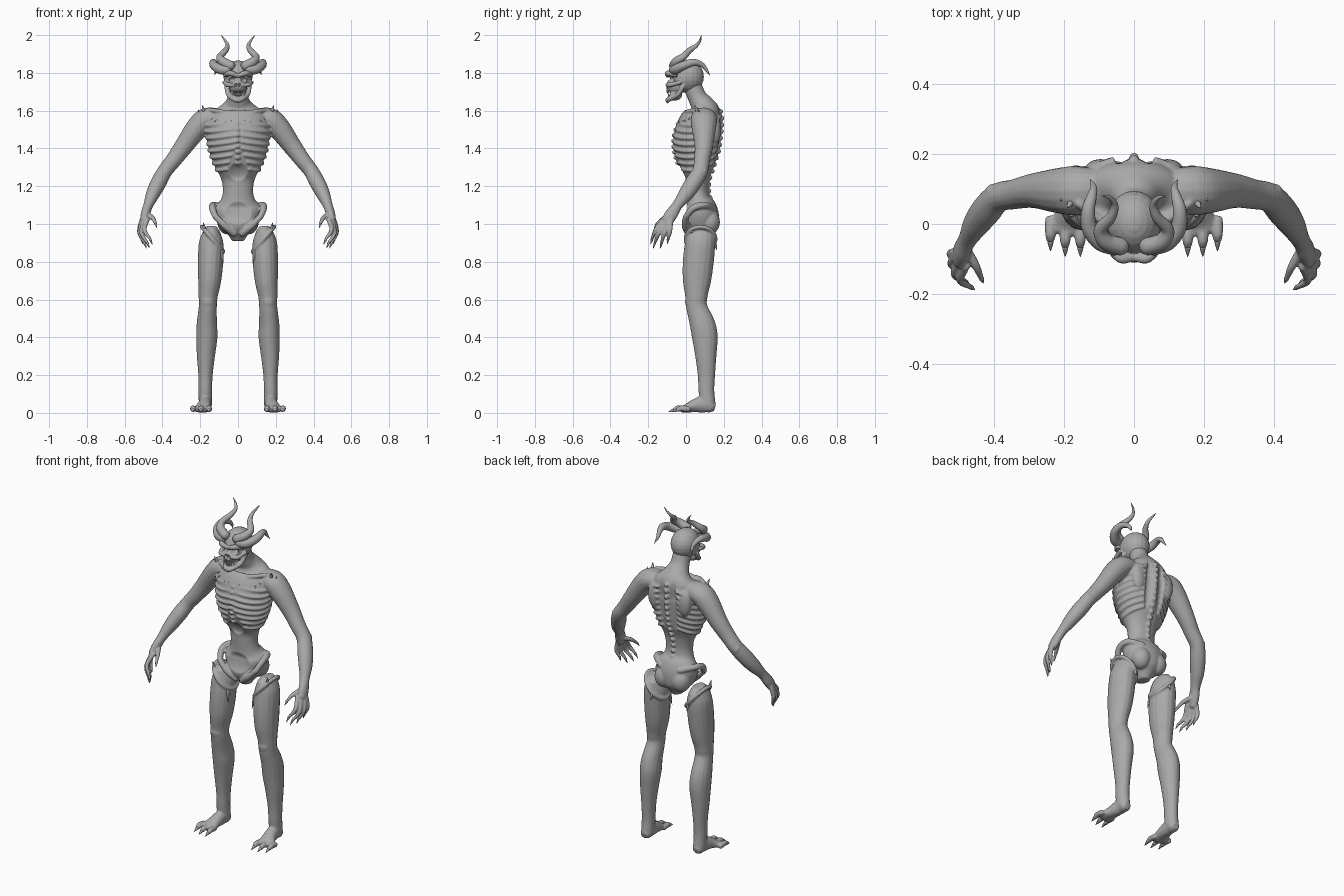
import bpy
import bmesh
import math
from mathutils import Vector, Matrix

CM = 0.01  # every measurement below is in hundredths of a unit
X, Y, Z = Vector((1, 0, 0)), Vector((0, 1, 0)), Vector((0, 0, 1))

default_cube = bpy.data.objects.get("Cube")
if default_cube:
    bpy.data.objects.remove(default_cube, do_unlink=True)

grey = bpy.data.materials.new("clay grey")
grey.use_nodes = True
colour = (0.4, 0.4, 0.4, 1)
grey.diffuse_color = colour
grey.node_tree.nodes["Principled BSDF"].inputs["Base Color"].default_value = colour


def spline(points, steps=5):
    """Smooth curve through points of (x, y, z, radius, other radius)."""
    knots = [Vector(tuple(p) + (p[-1],) * (5 - len(p))) for p in points]
    knots = [knots[0] * 2 - knots[1]] + knots + [knots[-1] * 2 - knots[-2]]
    curve = []
    for a, b, c, d in zip(knots, knots[1:], knots[2:], knots[3:]):
        for k in range(steps):
            t = k / steps
            curve.append((b * 2 + (c - a) * t + (a * 2 - b * 5 + c * 4 - d) * t ** 2
                          + (b * 3 - a - c * 3 + d) * t ** 3) * 0.5)
    return curve + [knots[-2]]


def tube(bm, points, ref=Y, mirror=True, sides=16):
    """Round-ended tube of varying elliptical section, optionally on both sides."""
    for side in ((1, -1) if mirror else (1,)):
        curve = spline(points)
        centres = [Vector((side * q[0], q[1], q[2])) for q in curve]
        last = len(curve) - 1
        sections = []
        for i, q in enumerate(curve):
            t = (centres[min(i + 1, last)] - centres[max(i - 1, 0)]).normalized()
            u = ref.cross(t).normalized()
            v = t.cross(u)
            ra, rb = max(q[3], 0.05), max(q[4], 0.05)
            dome = min(ra, rb) * 0.6
            if i == 0:
                sections.append((centres[i] - t * dome, u, v, ra * 0.6, rb * 0.6))
            sections.append((centres[i], u, v, ra, rb))
            if i == last:
                sections.append((centres[i] + t * dome, u, v, ra * 0.6, rb * 0.6))
        rings = []
        for c, u, v, ra, rb in sections:
            angles = [math.tau * k / sides for k in range(sides)]
            rings.append([bm.verts.new((c + u * ra * math.cos(a) + v * rb * math.sin(a)) * CM)
                          for a in angles])
        for lower, upper in zip(rings, rings[1:]):
            for k in range(sides):
                n = (k + 1) % sides
                bm.faces.new((lower[k], lower[n], upper[n], upper[k]))
        bm.faces.new(rings[0])
        bm.faces.new(rings[-1])


def ball(bm, centre, radii, mirror=True):
    for side in ((1, -1) if mirror else (1,)):
        place = Matrix.Translation(Vector((side * centre[0], centre[1], centre[2])) * CM)
        bmesh.ops.create_uvsphere(bm, u_segments=20, v_segments=12, radius=CM,
                                  matrix=place @ Matrix.Diagonal((*radii, 1)))


def spike(bm, base, tip, radius, mirror=True):
    base, tip = Vector(base), Vector(tip)
    ref = X if abs((tip - base).normalized().x) < 0.8 else Z
    middle = base.lerp(tip, 0.5)
    tube(bm, [(*base, radius), (*middle, radius * 0.6), (*tip, 0.05)], ref, mirror, 8)


def finish(name, bm, voxel=None, dents=()):
    """Make the object; fuse its parts into one skin and press hollows into it."""
    bmesh.ops.recalc_face_normals(bm, faces=bm.faces)
    mesh = bpy.data.meshes.new(name)
    bm.to_mesh(mesh)
    bm.free()
    ob = bpy.data.objects.new(name, mesh)
    bpy.context.collection.objects.link(ob)
    if voxel:
        remesh = ob.modifiers.new("fuse", 'REMESH')
        remesh.mode = 'VOXEL'
        remesh.voxel_size = voxel * CM
        smooth = ob.modifiers.new("soften", 'SMOOTH')
        smooth.factor, smooth.iterations = 0.5, 3
        graph = bpy.context.evaluated_depsgraph_get()
        ob.data = bpy.data.meshes.new_from_object(ob.evaluated_get(graph))
        ob.modifiers.clear()
    for vert in ob.data.vertices:
        for centre, radii, depth in dents:
            p = Vector((abs(vert.co.x), vert.co.y, vert.co.z)) / CM - Vector(centre)
            d = sum((a / r) ** 2 for a, r in zip(p, radii))
            if d < 1:
                vert.co.y += depth * CM * (1 - d)
    ob.data.materials.clear()
    ob.data.materials.append(grey)
    ob.data.shade_smooth()
    return ob


# Torso: pelvis, waist, ribcage and neck
TORSO = [(0, 8, 94, 5, 6), (0, 8, 98, 9.5, 9), (0, 8, 104, 12, 9.5), (0, 7.5, 109, 12, 8.5),
         (0, 6.5, 113, 9, 6.5), (0, 6, 118, 8, 6), (0, 6, 124, 9, 6.5), (0, 5.5, 130, 12, 9),
         (0, 5.5, 138, 15, 11.5), (0, 6, 146, 16.5, 12.3), (0, 7.5, 153, 17, 11.5),
         (0, 9.5, 159, 14, 9), (0, 8.5, 163, 8, 6.5), (0, 6, 167, 5.5, 5), (0, 3, 174, 5, 5)]
SKIN = spline(TORSO, 10)


def on_torso(angle, z, lift=0.0):
    """Point on the torso; angle 0 is the front, pi is the back."""
    q = min(SKIN, key=lambda s: abs(s[2] - z))
    return ((q[3] + lift) * math.sin(angle), q[1] - (q[4] + lift) * math.cos(angle), z)


body = bmesh.new()
tube(body, TORSO, mirror=False, sides=32)
ball(body, (5.5, 12.5, 101), (5.5, 5.5, 6.5))
tube(body, [(12, 0, 104, 1.6), (13.6, 4, 108.5, 1.8), (12.5, 10, 110, 1.8), (6, 15, 108, 1.6)], Z)
tube(body, [(12, 0, 104, 1.6), (7, -0.5, 99, 1.8), (2, 1.5, 95, 2)])
# Ribs, breastbone, backbone, shoulder blades and collarbones
for i in range(8):
    start = 0.12 + 0.13 * max(0, i - 4)
    rib = []
    for k in range(9):
        a = start + (2.75 - start) * k / 8
        rib.append((*on_torso(a, 154 - 3.4 * i + 5 * a / math.pi - 4 * math.sin(a), 0.1), 0.9))
    tube(body, rib, Z, sides=10)
for k in range(9):
    ball(body, on_torso(0, 132 + 3 * k, 0.2), (1.3, 1.3, 1.1), False)
for k in range(14):
    ball(body, on_torso(math.pi, 114 + 3.5 * k, 0.2), (1.3, 1.2, 1.3), False)
ball(body, (9.5, 15.5, 150), (4.5, 3, 8))
tube(body, [(2, -0.3, 158, 1.2), (9, 1, 159.5, 1.2), (16, 6, 160.5, 1.2)])
# Arms and palms
tube(body, [(9, 9.5, 156, 5, 6), (16.5, 9.5, 155.5, 6, 7), (21.5, 9.5, 151, 6, 6.5),
            (28.5, 9.5, 141.5, 5, 5), (34, 8.5, 134, 4.3, 4.3), (38.7, 7.5, 128, 4, 4.2),
            (42, 4, 122, 4.2, 4.5), (45, 0, 116, 3.7, 4), (47.5, -4.5, 110, 2.6, 2.8),
            (49, -7.5, 105.5, 2.4, 3.4), (50, -10, 101.5, 2, 3.2)])
ball(body, (40, 9, 128), (2.5, 2.5, 3))
# Fingers and thumb, each ending in a claw
claws = bmesh.new()
FINGERS = [((48, -12, 102.5), (49.5, -16, 97), (46.5, -18, 92)),
           ((50, -11.5, 101), (51, -14.5, 95), (48, -16.5, 90)),
           ((51, -9.5, 101), (52, -11.5, 95), (49.5, -13, 90)),
           ((51, -8, 102), (52.3, -8.5, 96), (51, -9.5, 92)),
           ((47.5, -7.5, 105), (45, -12, 103), (43.5, -15.5, 100))]
for base, knuckle, tip in FINGERS:
    tube(body, [(*base, 1.3), (*knuckle, 1.2), (*tip, 0.8)], sides=10)
    spike(claws, tip, Vector(tip) + (Vector(tip) - Vector(knuckle)) * 0.4 - Z, 0.75)
finish("torso_and_arms", body, 0.5,
       [((0, -3, 127.5), (5, 7, 5), 2), ((0, -2, 106), (8, 6, 6), 2),
        ((4, 17, 146), (2.8, 6, 16), -1.5)])

# Legs with torn upper rims, kneecaps, feet and toes
legs = bmesh.new()
tube(legs, [(14, 8, 96, 4.5, 7), (14.2, 7.5, 90, 6.5, 8), (14.5, 6.5, 80, 6.7, 8.2),
            (15, 5.8, 70, 6.1, 7.5), (15.8, 5.5, 62, 5.1, 6), (16, 5.7, 56, 4.8, 5.6),
            (16.5, 8.7, 47, 5.4, 6.7), (16.5, 10, 40, 5.6, 6.8), (17, 10.5, 30, 4.8, 5.6),
            (17.2, 10.8, 20, 3.8, 4.6), (17.3, 10.8, 12, 3.6, 4.2), (17.3, 11.5, 4, 3.5, 4.2)])
ball(legs, (16, 1.8, 59), (3.2, 2.3, 4))
rim = []
for k in range(17):
    a = math.tau * k / 16
    rim.append((13.5 + 5.6 * math.cos(a), 7.7 + 7.8 * math.sin(a), 92 + 6.5 * math.cos(a), 1.2))
tube(legs, rim, Z, sides=10)
tube(legs, [(17.3, 13.5, 3.3, 3.2, 3.2), (17.4, 9, 4.5, 3.3, 4.4), (18, 4, 3.6, 3.8, 3.4),
            (19, 0, 2.3, 4.7, 2.2), (19.4, -2, 1.9, 4.5, 1.8)], Z)
for x, y in ((15.3, -6.2), (19.6, -6.2), (23.8, -4.6)):
    tube(legs, [(x, y + 6, 2, 1.6), (x, y + 2, 2.4, 1.6), (x, y, 1.5, 1.2)], Z, sides=10)
    spike(claws, (x, y - 0.5, 1.5), (x, y - 3.2, 0.4), 0.9)
finish("legs_and_feet", legs, 0.5)
finish("claws", claws)

# Torn skin points round the collar and on the thigh rims
torn = bmesh.new()
for k in range(8):
    a = 0.12 + 0.19 * k
    z = 156 + 2.2 * (k / 7) ** 2
    spike(torn, on_torso(a, z + 1.5, -0.4), on_torso(a + 0.08, z - 1.5 - k % 2, 1.3), 1.1)
for base, tip in (((18, 6, 159.5), (19, 4.5, 163)), ((20, 8, 157), (21, 6.5, 160.5)),
                  ((17.5, 3, 96), (18.3, 2, 101)), ((9, 3, 86), (7.8, 2, 79)),
                  ((12, 15, 90), (12, 16.5, 86))):
    spike(torn, base, tip, 1.1)
finish("torn_skin_points", torn)

# Skull-like head with brow, cheekbones and jaw
head = bmesh.new()
ball(head, (0, 0.5, 178), (7.7, 9, 8.6), False)
ball(head, (0, -5.5, 173), (5, 5.2, 4.5), False)
ball(head, (0, -6, 168.5), (4, 4, 3.2), False)
tube(head, [(0.3, -9.5, 178.5, 1.2), (4, -9.6, 179.8, 1.5), (7, -5.5, 179, 1.2)], Z)
tube(head, [(2.5, -10, 173.7, 1), (5.5, -8.5, 173.7, 1.3), (7.3, -3, 175, 1)], Z)
tube(head, [(6, -1.5, 173, 1.3), (5, -4.5, 168.5, 1.3), (2, -9, 166, 1.3), (0, -9.8, 165.5, 1.3)], Z)
spike(head, (0, -9.3, 166), (0, -10, 163.5), 1.2, False)
finish("head", head, 0.35,
       [((3.3, -10.5, 176.4), (2.3, 5, 1.9), 3.5), ((0.8, -11, 173), (1, 4, 1.6), 2),
        ((0, -10.5, 169), (3.4, 5, 1.5), 3.5)])

teeth = bmesh.new()
for k in range(4):
    x = 0.4 + 0.75 * k
    y = -10 + 0.22 * x * x
    spike(teeth, (x, y, 170.6), (x, y, 169), 0.4)
    spike(teeth, (x, y + 0.7, 167.5), (x, y + 0.5, 169), 0.4)
finish("teeth", teeth)

# Upright horns and curled side horns
horns = bmesh.new()
tube(horns, [(3.5, -6.5, 183.5, 2.6), (8, -5, 186, 2.4), (9.5, -1.5, 188.5, 1.9),
             (6.5, 2, 192, 1.5), (5.5, 5.5, 194.5, 1), (7, 7.5, 197.3, 0.6), (9, 8, 199.9, 0.1)], X)
tube(horns, [(5, -6.5, 181.5, 2.6), (9.5, -5, 182, 2.6), (12.7, -1, 184, 2.3),
             (13, 4, 185.5, 1.9), (12, 8, 184.5, 1.4), (11.5, 10.5, 182, 0.9), (12.4, 12.6, 178.8, 0.1)], X)
finish("horns", horns)
